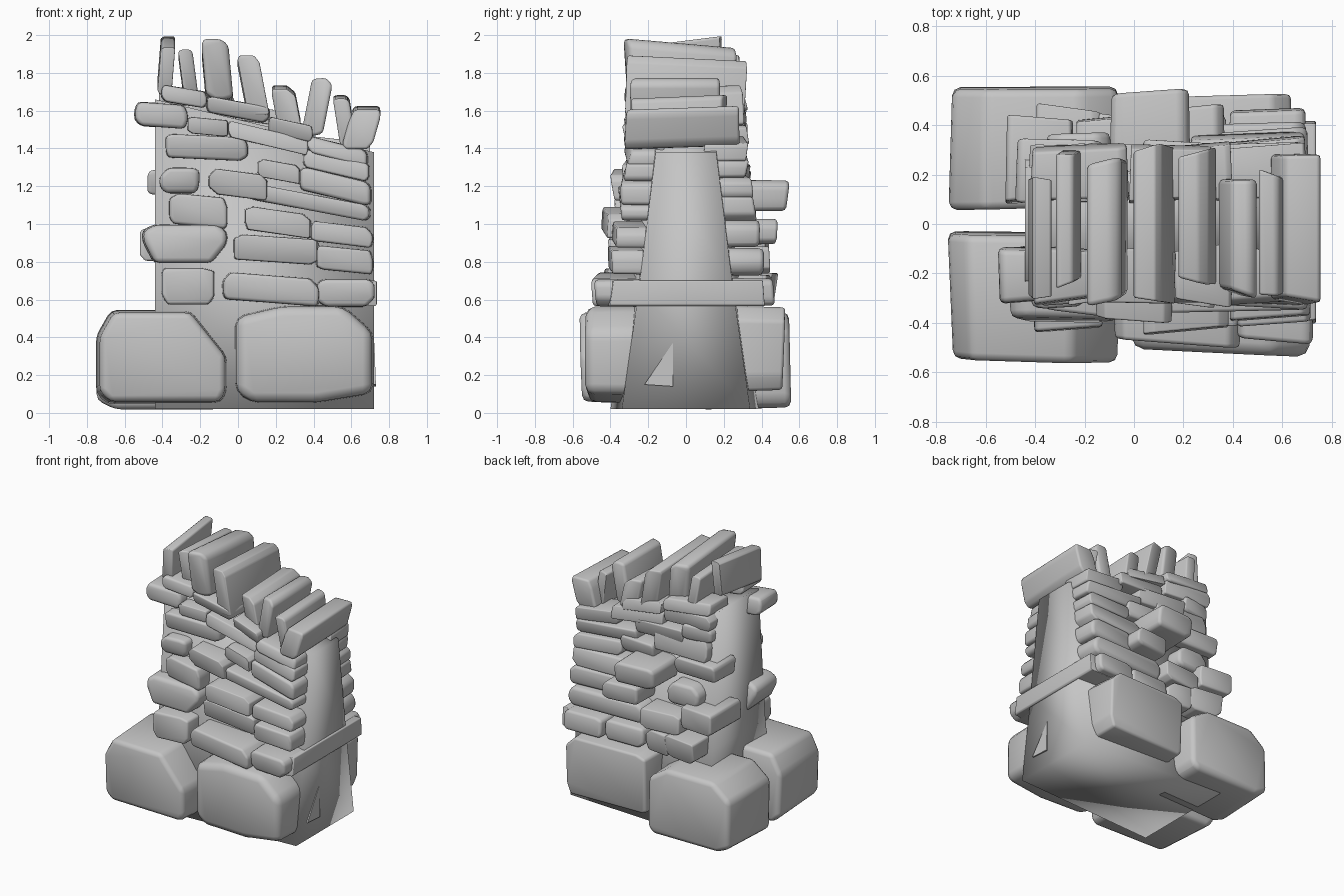
import bpy, bmesh, math, random

random.seed(4)
cube = bpy.data.objects.get("Cube")
if cube:
    bpy.data.objects.remove(cube, do_unlink=True)

# Material
stone_grey = bpy.data.materials.new("stone_grey")
stone_grey.use_nodes = True
colour = (.56, .56, .56, 1)
stone_grey.diffuse_color = colour
stone_grey.node_tree.nodes["Principled BSDF"].inputs["Base Color"].default_value = colour


def finish(name, bm, round_by, smooth=60):
    """Round the edges, link the object and shade it smooth."""
    bmesh.ops.recalc_face_normals(bm, faces=bm.faces)
    if round_by:
        bmesh.ops.bevel(bm, geom=bm.edges[:], offset=round_by, segments=2,
                        profile=.5, affect='EDGES', clamp_overlap=True)
    mesh = bpy.data.meshes.new(name)
    bm.to_mesh(mesh)
    bm.free()
    mesh.materials.append(stone_grey)
    obj = bpy.data.objects.new(name, mesh)
    bpy.context.collection.objects.link(obj)
    bpy.ops.object.select_all(action='DESELECT')
    obj.select_set(True)
    bpy.context.view_layer.objects.active = obj
    bpy.ops.object.shade_smooth_by_angle(angle=math.radians(smooth))
    return obj


def prism(bm, rings):
    """Skin a list of equal point rings and cap both ends."""
    loops = [[bm.verts.new(p) for p in ring] for ring in rings]
    count = len(loops[0])
    for a, b in zip(loops, loops[1:]):
        for i in range(count):
            j = (i + 1) % count
            bm.faces.new((a[i], a[j], b[j], b[i]))
    bm.faces.new(loops[0])
    bm.faces.new(loops[-1])


def stone(name, x0, x1, z0, z1, y0, y1, drop=0, lean=0, rise=0, ends=(.93, .93),
          chip=.35, cuts=None):
    """Rough block: drop tips it along its length, lean shears it with height,
    rise lifts its far end, cuts sets the corner chips (low left, then around)."""
    wide, tall = x1 - x0 - abs(lean), z1 - z0 - abs(drop) - abs(rise)
    cx, cz = (x0 + x1) / 2, (z0 + z1) / 2
    small = min(wide, tall)
    outline = []
    for i, (sx, sz) in enumerate(((-1, -1), (1, -1), (1, 1), (-1, 1))):
        cut_x, cut_z = cuts[i] if cuts else [
            random.uniform(.15, 1) * chip * small for axis in "xz"]
        pair = [(sx * wide / 2, sz * (tall / 2 - cut_z)),
                (sx * (wide / 2 - cut_x), sz * tall / 2)]
        outline += pair[::-1] if i % 2 else pair
    rings = []
    for y, scale, lift in ((y0, ends[0], -rise / 2), (y1, ends[1], rise / 2)):
        skew = random.uniform(-.04, .04)
        pitch = random.uniform(-.025, .025)
        rings.append([(cx + px * scale + lean * pz / tall,
                       y + skew * px / wide + pitch * pz / tall,
                       cz + lift + pz * scale - drop * px / wide) for px, pz in outline])
    bm = bmesh.new()
    prism(bm, rings)
    return finish(name, bm, min(.05, small * .2))


def reach(z):
    """Distance of the battered wall face from the middle plane."""
    return max(.31, .54 - .17 * z)


def front(name, x0, x1, z0, z1, drop=0, out=None, chip=.35):
    y = out or reach((z0 + z1) / 2)
    stone("front_" + name, x0, x1, z0, z1, -y, -.1, drop, ends=(.95, 1), chip=chip)


def back(name, x0, x1, z, tall, drop=0, out=None):
    y = out or reach(z)
    stone("back_" + name, x0, x1, z - tall / 2, z + tall / 2, .1, y, drop, ends=(1, .95))


def cap(name, x0, x1, z0, z1, y0, y1, lean=0, rise=0):
    stone("capstone_" + name, x0, x1, z0, z1, y0, y1, lean=lean, rise=rise, ends=(.95, .95))


# Battered core with a sloping top, broader at the outer end
core = bmesh.new()
prism(core, [[(x, -foot, .02), (x, foot, .02), (x, waist, .65),
              (x, crown, top), (x, -crown, top), (x, -waist, .65)]
             for x, foot, waist, crown, top in ((-.44, .4, .31, .23, 1.66), (.72, .34, .25, .16, 1.38))])
finish("wall_core", core, 0, smooth=180)

# Chip of stone showing in the end face
chip_mesh = bmesh.new()
prism(chip_mesh, [[(x + tilt, -.22, .15), (x + tilt, -.07, .14), (x, -.07, .37)]
                  for x, tilt in ((.7, 0), (.722, .008))])
finish("end_chip", chip_mesh, 0, smooth=20)

# Footing boulders, with their big corner chips
stone("front_footing_outer", -.76, -.04, .04, .55, -.55, -.04, ends=(.92, .98),
      cuts=((.06, .06), (.03, .06), (.2, .25), (.08, .14)))
stone("front_footing_inner", -.02, .72, .05, .57, -.52, -.15, ends=(.97, 1),
      cuts=((.08, .06), (.3, .05), (.16, .14), (.25, .06)))
stone("back_footing_outer", -.76, -.04, .01, .55, .07, .55, ends=(.97, .93),
      cuts=((.1, .05), (.05, .05), (.16, .1), (.15, .12)))
stone("back_footing_inner", -.03, .65, .11, .57, .15, .51, ends=(1, .95), chip=.2)

# Tie stones wrapping the end of the wall
stone("end_strap", .55, .735, .565, .7, -.41, .41, ends=(1, 1), chip=.1)
front("tie_course_right", .41, .73, .56, .71, out=.47)
back("tie_course_end", .38, .7, .64, .15, out=.46)

# Front courses, from the bottom up
front("tie_course_left", -.41, -.12, .57, .77)
front("tie_course_middle", -.09, .44, .56, .75, drop=.04, out=.48)
front("lower_course_left", -.51, -.05, .79, 1, chip=.6)
front("lower_course_middle", -.03, .43, .78, .95, drop=.03)
front("lower_course_right", .41, .72, .73, .89, drop=.03)
front("second_course_left", -.37, -.05, .97, 1.17, drop=.03)
front("second_course_middle", .03, .39, .92, 1.1, drop=.05, out=.43)
front("second_course_right", .38, .72, .87, 1.02, drop=.04)
front("third_course_end", -.42, -.2, 1.16, 1.3)
front("third_course_left", -.16, .16, 1.12, 1.3, drop=.04, out=.38)
front("third_course_long", .05, .71, 1.01, 1.22, drop=.12)
front("fourth_course_middle", .1, .33, 1.21, 1.35, drop=.04)
front("fourth_course_right", .32, .71, 1.09, 1.31, drop=.09)
front("fifth_course_left", -.39, .06, 1.33, 1.48, drop=.02)
front("fifth_course_middle", -.06, .38, 1.36, 1.55, drop=.1)
front("fifth_course_right", .34, .7, 1.22, 1.4, drop=.08)
front("upper_course_end", -.55, -.26, 1.5, 1.65, drop=.02)
front("upper_course_left", -.27, -.05, 1.46, 1.57, drop=.02)
front("upper_course_middle", .16, .4, 1.43, 1.57, drop=.05)
front("upper_course_right", .36, .69, 1.3, 1.47, drop=.08)
front("levelling_course_left", -.41, -.16, 1.61, 1.74, drop=.04)
front("levelling_course_middle", -.17, .17, 1.53, 1.68, drop=.06)

# Back courses, from the bottom up
back("tie_course_right", .05, .38, .64, .15)
back("tie_course_middle", -.16, .05, .65, .17)
back("tie_course_left", -.4, -.13, .66, .17, out=.46)
back("lower_course_right", .07, .71, .8, .15)
back("lower_course_middle", -.24, .08, .81, .15, out=.43)
back("lower_course_end", -.52, -.24, .89, .17, out=.43)
back("second_course_right", .3, .71, .95, .15)
back("second_course_middle", .08, .37, .96, .14, out=.47)
back("second_course_left", -.36, -.09, 1.02, .17)
back("projecting_stone", -.1, .23, 1.15, .17, out=.53)
back("third_course_right", .22, .7, 1.08, .14)
back("third_course_end", -.48, -.12, 1.22, .13)
back("fourth_course_right", .3, .7, 1.2, .13, drop=.02)
back("fourth_course_middle", .03, .33, 1.26, .12)
back("fourth_course_left", -.4, .06, 1.36, .16)
back("fifth_course_right", .18, .7, 1.31, .14, drop=.04)
back("fifth_course_middle", -.2, .22, 1.42, .13, drop=.02)
back("fifth_course_left", -.42, -.18, 1.48, .12)
back("upper_course_right", .34, .7, 1.4, .14, drop=.04)
back("upper_course_middle", -.02, .4, 1.49, .14, drop=.04)
back("upper_course_left", -.43, -.02, 1.57, .13, drop=.02)
back("levelling_course_right", -.02, .32, 1.57, .13, drop=.05)
back("levelling_course_left", -.42, -.02, 1.66, .13, drop=.04)

# Upright capstones stepping down the slope
cap("first", -.43, -.33, 1.68, 2, -.29, .18, lean=.02, rise=.06)
cap("second", -.32, -.21, 1.66, 1.93, -.24, .29, lean=-.03, rise=-.03)
cap("third", -.2, -.02, 1.6, 1.99, -.31, .25, lean=-.03, rise=-.05)
cap("fourth", -.01, .17, 1.54, 1.9, -.31, .3, lean=-.06, rise=-.03)
cap("fifth", .17, .34, 1.5, 1.74, -.23, .29, lean=-.04, rise=.02)
cap("sixth", .33, .51, 1.46, 1.78, -.28, .18, lean=.06)
cap("seventh", .5, .63, 1.4, 1.69, -.28, .2, lean=-.04, rise=.02)
cap("eighth", .54, .77, 1.39, 1.63, -.31, .28, lean=.06, rise=.02)
